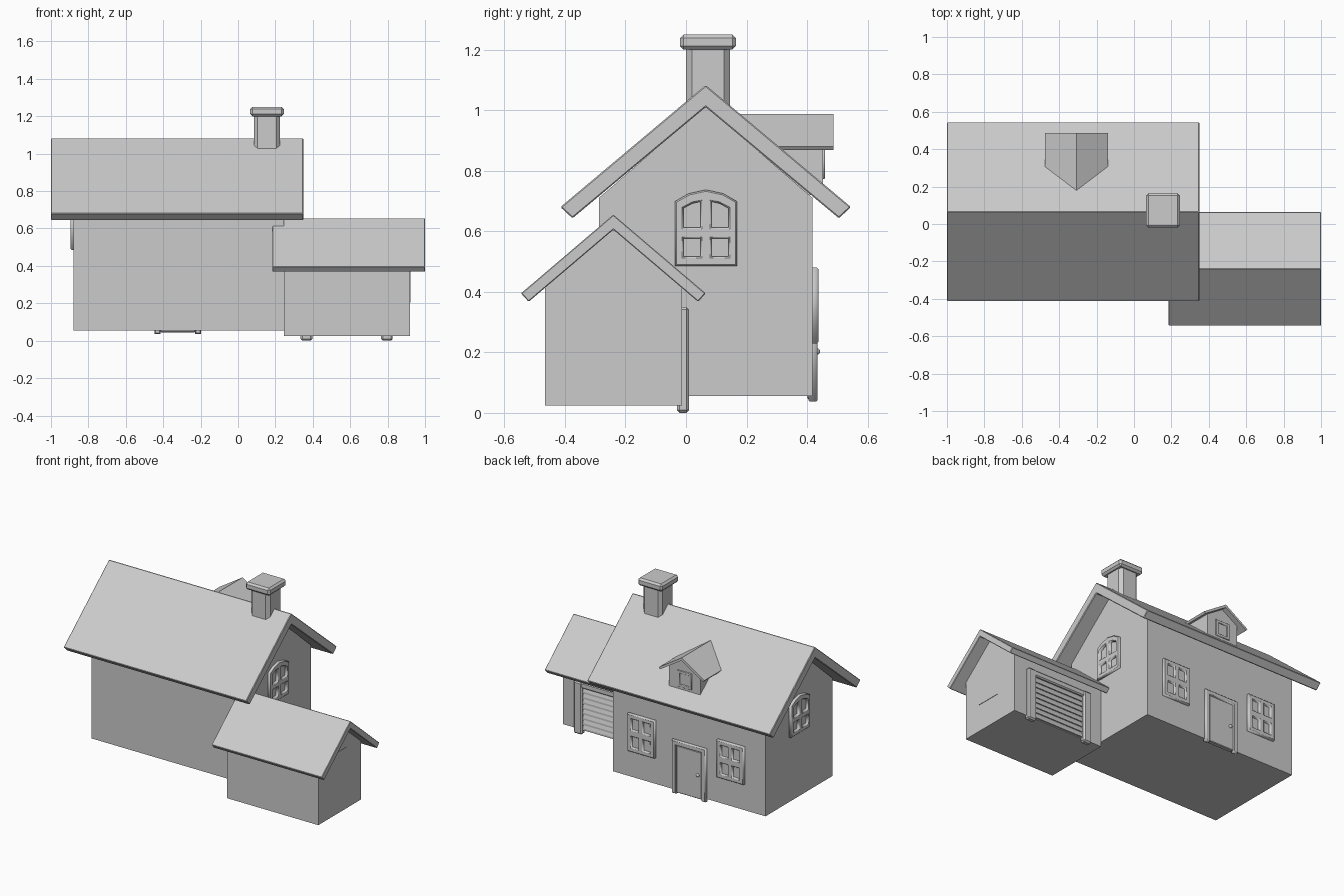
import bpy, bmesh
from mathutils import Matrix, Vector

if "Cube" in bpy.data.objects:
    bpy.data.objects.remove(bpy.data.objects["Cube"])


def finish(name, bm, bevel=0.0):
    bmesh.ops.recalc_face_normals(bm, faces=bm.faces)
    me = bpy.data.meshes.new(name)
    bm.to_mesh(me)
    bm.free()
    ob = bpy.data.objects.new(name, me)
    bpy.context.collection.objects.link(ob)
    if bevel:
        m = ob.modifiers.new("edge_bevel", 'BEVEL')
        m.width = bevel
        m.segments = 1
    return ob


def box(name, x, y, z, bevel=0.0):
    bm = bmesh.new()
    bmesh.ops.create_cube(bm, size=1)
    for v in bm.verts:
        v.co = [(r[0] + r[1]) / 2 + c * (r[1] - r[0]) for c, r in zip(v.co, (x, y, z))]
    return finish(name, bm, bevel)


def prism(name, pts, a, b, along='x', bevel=0.0):
    """Extrude a profile (y,z) along x, or (x,z) along y."""
    bm = bmesh.new()
    vs = [bm.verts.new((a, p, z) if along == 'x' else (p, a, z)) for p, z in pts]
    f = bm.faces.new(vs)
    r = bmesh.ops.extrude_face_region(bm, geom=[f])
    d = Vector((b - a, 0, 0)) if along == 'x' else Vector((0, b - a, 0))
    bmesh.ops.translate(bm, vec=d, verts=[v for v in r['geom'] if isinstance(v, bmesh.types.BMVert)])
    return finish(name, bm, bevel)


def gable(c, half, base, apex, eave):
    return [(c - half, base), (c + half, base), (c + half, eave), (c, apex), (c - half, eave)]


def vroof(c, outer, inner, top, under):
    """Chevron roof; outer/inner are (half width, eave height)."""
    return [(c, top), (c + outer[0], outer[1]), (c + inner[0], inner[1]),
            (c, under), (c - inner[0], inner[1]), (c - outer[0], outer[1])]


WALLS = {  # columns: across, up, outward
    'back': ((-1, 0, 0), (0, 0, 1), (0, 1, 0)),
    'right': ((0, 1, 0), (0, 0, 1), (1, 0, 0)),
    'left': ((0, -1, 0), (0, 0, 1), (-1, 0, 0)),
}


def trim(name, wall, loc, depth, loops, bevel=0.005):
    """Bevelled flat frame with holes, fixed to a wall."""
    cu = bpy.data.curves.new(name, 'CURVE')
    cu.dimensions = '2D'
    cu.fill_mode = 'BOTH'
    cu.extrude = depth - bevel
    cu.bevel_depth = bevel
    cu.bevel_resolution = 0
    for pts in loops:
        s = cu.splines.new('POLY')
        s.points.add(len(pts) - 1)
        for p, (u, v) in zip(s.points, pts):
            p.co = (u, v, 0, 1)
        s.use_cyclic_u = True
    tmp = bpy.data.objects.new(name + "_curve", cu)
    bpy.context.collection.objects.link(tmp)
    dg = bpy.context.evaluated_depsgraph_get()
    me = bpy.data.meshes.new_from_object(tmp.evaluated_get(dg))
    bpy.data.objects.remove(tmp)
    ob = bpy.data.objects.new(name, me)
    bpy.context.collection.objects.link(ob)
    ob.matrix_world = Matrix.Translation(loc) @ Matrix(WALLS[wall]).transposed().to_4x4()
    return ob


def rect(u0, u1, v0, v1):
    return [(u0, v0), (u1, v0), (u1, v1), (u0, v1)]


def mirrored(pts):
    return [(-u, v) for u, v in reversed(pts)]


# Main house
prism("house_walls", gable(0.065, 0.353, 0.055, 1.015, 0.71), -0.88, 0.247)
prism("house_roof", vroof(0.065, (0.48, 0.68), (0.44, 0.643), 1.083, 1.01), -1.0, 0.35, bevel=0.004)

# Chimney
box("chimney_shaft", (0.085, 0.225), (0.0, 0.145), (0.92, 1.22), 0.02)
box("chimney_cap", (0.065, 0.245), (-0.02, 0.165), (1.2, 1.25), 0.012)

# Garage
prism("garage_walls", gable(-0.24, 0.226, 0.025, 0.608, 0.418), 0.245, 0.92)
prism("garage_roof", vroof(-0.24, (0.305, 0.395), (0.28, 0.367), 0.655, 0.605), 0.185, 1.0, bevel=0.003)
box("garage_side_panel", (0.9, 0.923), (-0.34, -0.17), (0.205, 0.435))

# Dormer
prism("dormer_walls", gable(-0.308, 0.115, 0.72, 0.97, 0.898), 0.1, 0.453, 'y')
prism("dormer_roof", vroof(-0.308, (0.168, 0.88), (0.159, 0.868), 0.987, 0.968), 0.12, 0.487, 'y')
trim("dormer_window", 'back', (-0.308, 0.453, 0.83), 0.006,
     [rect(-0.05, 0.05, -0.055, 0.05), rect(-0.036, 0.036, -0.041, 0.036)], 0.002)

# Back windows
for n, x in (("a", 0.03), ("b", -0.63)):
    panes = [rect(-0.073, -0.013, v, v + 0.083) for v in (-0.1, 0.017)]
    trim("back_window_" + n, 'back', (x, 0.42, 0.355), 0.018,
         [rect(-0.095, 0.095, -0.12, 0.12)] + panes + [mirrored(p) for p in panes])
    box("back_glass_" + n, (x - 0.09, x + 0.09), (0.41, 0.424), (0.24, 0.47))

# Attic windows with pointed-arch tops on both gables
arch = [(-0.097, -0.12), (0.097, -0.12), (0.097, 0.085), (0.055, 0.109), (0, 0.121), (-0.055, 0.109), (-0.097, 0.085)]
lower = rect(-0.08, -0.013, -0.1, -0.03)
upper = [(-0.08, -0.003), (-0.013, -0.003), (-0.013, 0.093), (-0.045, 0.086), (-0.08, 0.068)]
for wall, x in (('right', 0.247), ('left', -0.88)):
    trim("attic_window_" + wall, wall, (x, 0.066, 0.611), 0.016,
         [arch, lower, upper, mirrored(lower), mirrored(upper)])

# Front door with surround and knob
trim("door_surround", 'back', (-0.322, 0.42, 0), 0.015,
     [[(-0.12, 0.042), (-0.098, 0.042), (-0.098, 0.365), (0.098, 0.365),
       (0.098, 0.042), (0.12, 0.042), (0.12, 0.387), (-0.12, 0.387)]])
box("door_leaf", (-0.415, -0.229), (0.4, 0.43), (0.045, 0.36), 0.004)
bm = bmesh.new()
bmesh.ops.create_uvsphere(bm, u_segments=12, v_segments=8, radius=0.011)
bmesh.ops.translate(bm, vec=(-0.39, 0.432, 0.203), verts=bm.verts)
for f in bm.faces:
    f.smooth = True
finish("door_knob", bm)

# Garage door frame and slats
for n, x in (("a", 0.335), ("b", 0.765)):
    box("garage_post_" + n, (x, x + 0.062), (-0.03, 0.01), (0.0, 0.35), 0.009)
box("garage_lintel", (0.38, 0.78), (-0.03, 0.005), (0.31, 0.35), 0.007)
for i in range(8):
    z = 0.03 + i * 0.035
    prism(f"garage_slat_{i}", [(-0.03, z), (-0.003, z), (-0.003, z + 0.012), (-0.011, z + 0.035), (-0.03, z + 0.035)],
          0.39, 0.77)
